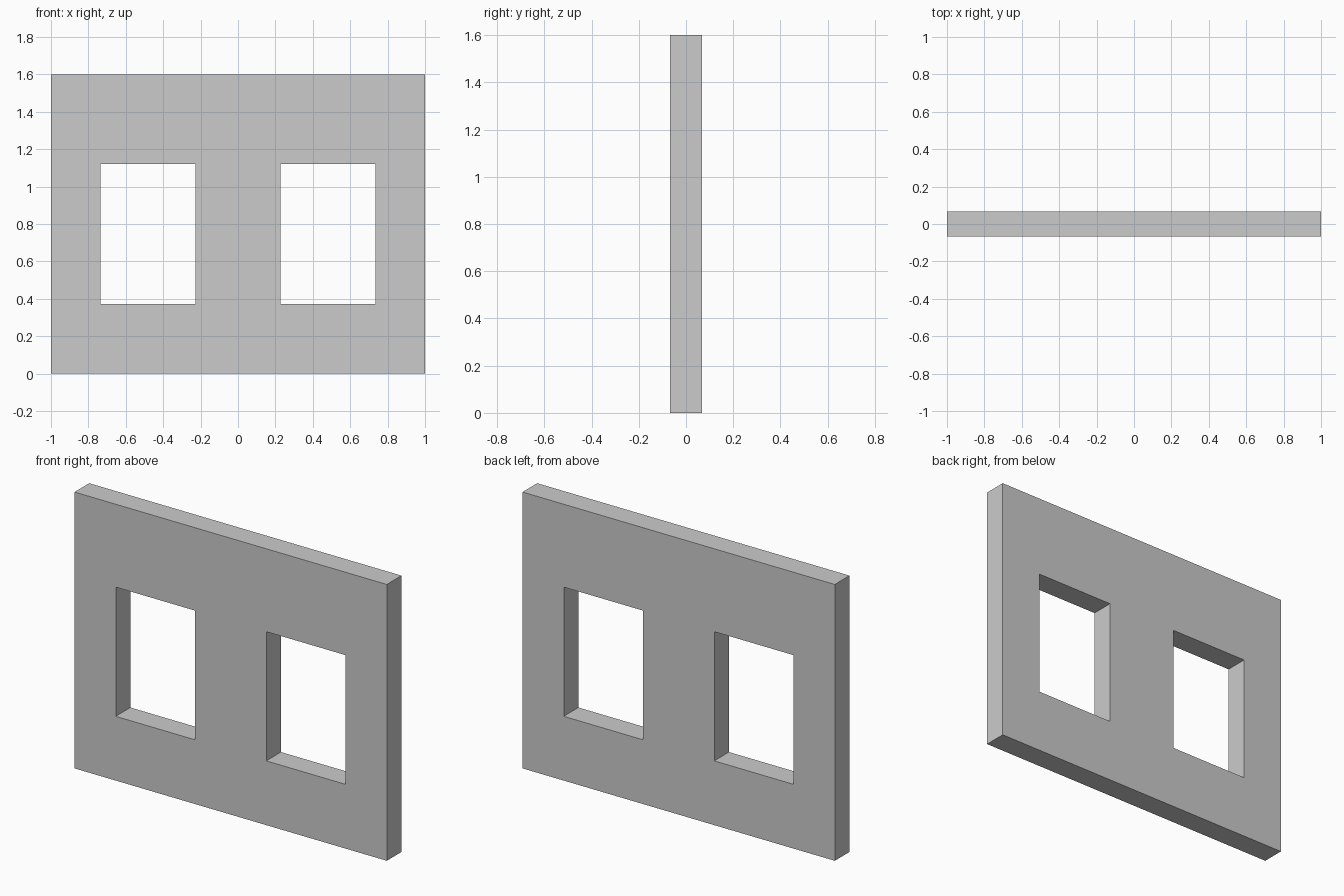
import bpy, bmesh
from mathutils import Vector

if "Cube" in bpy.data.objects:
    bpy.data.objects.remove(bpy.data.objects["Cube"])

THICKNESS = 0.134
XS = [-1.0, -0.736, -0.228, 0.228, 0.736, 1.0]   # wall edges and window sides
ZS = [0.0, 0.372, 1.12, 1.6]                     # base, sill, head, top
WINDOWS = {(1, 1), (3, 1)}                       # grid cells left open

# Front face of the wall, as a grid of panels with the window cells omitted
bm = bmesh.new()
verts = [[bm.verts.new((x, -THICKNESS / 2, z)) for z in ZS] for x in XS]
for i in range(len(XS) - 1):
    for j in range(len(ZS) - 1):
        if (i, j) not in WINDOWS:
            bm.faces.new((verts[i][j], verts[i + 1][j],
                          verts[i + 1][j + 1], verts[i][j + 1]))

# Give the wall its thickness; this also forms the window reveals
front = bm.faces[:]
back = bmesh.ops.extrude_face_region(bm, geom=front, use_keep_orig=True)["geom"]
bmesh.ops.translate(bm, vec=Vector((0, THICKNESS, 0)),
                    verts=[g for g in back if isinstance(g, bmesh.types.BMVert)])
bmesh.ops.recalc_face_normals(bm, faces=bm.faces[:])

mesh = bpy.data.meshes.new("window_wall")
bm.to_mesh(mesh)
bm.free()
wall = bpy.data.objects.new("window_wall", mesh)
bpy.context.collection.objects.link(wall)
